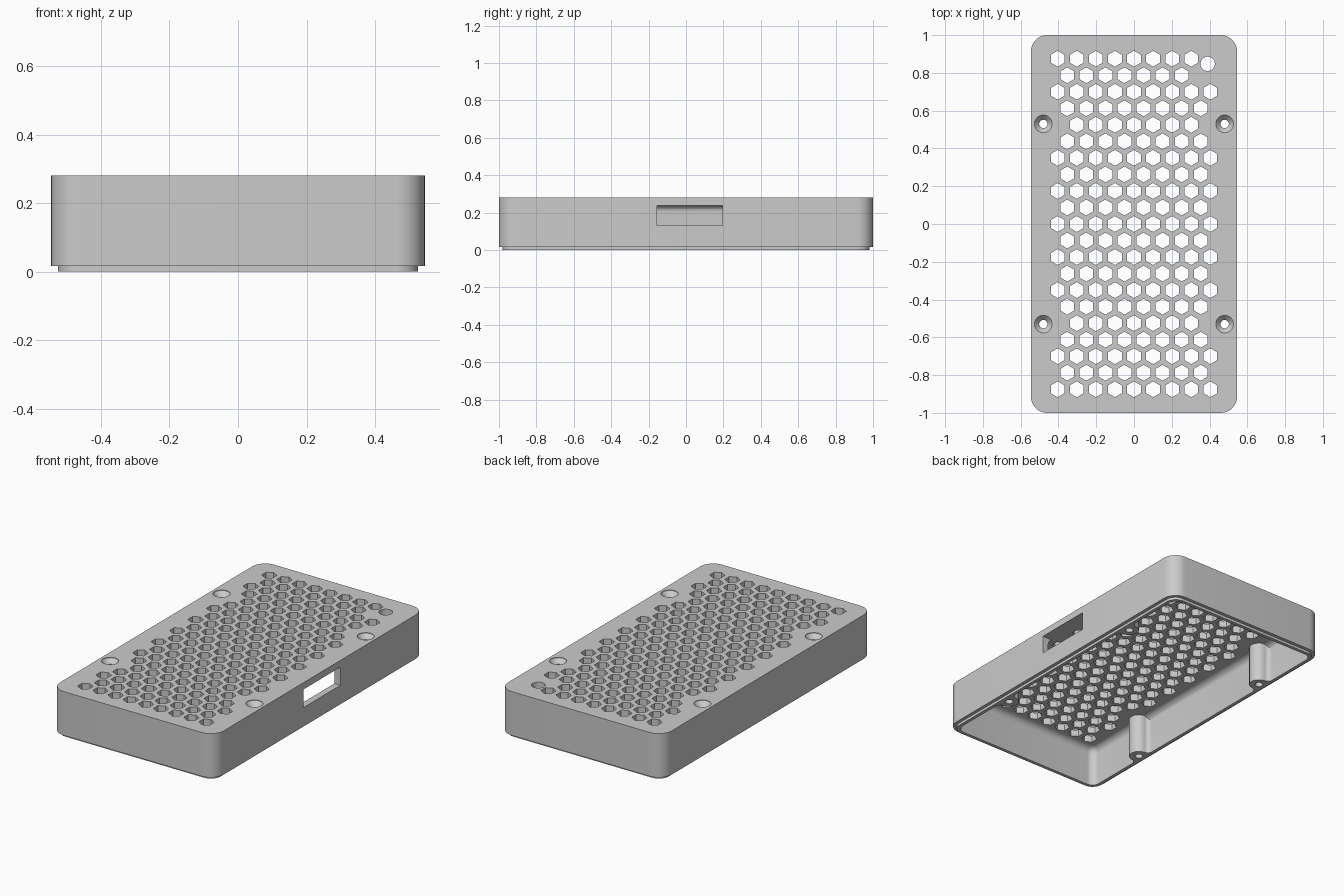
import bpy, bmesh, math
from math import pi, sin, cos, sqrt

if "Cube" in bpy.data.objects:
    bpy.data.objects.remove(bpy.data.objects["Cube"])

HX, HY, TOP, CORNER = 0.545, 1.0, 0.28, 0.085
WALL, CEIL, FILLET = 0.04, 0.24, 0.04

grey = bpy.data.materials.new("light grey plastic")
grey.diffuse_color = (0.6, 0.6, 0.6, 1)
grey.use_nodes = True
grey.node_tree.nodes["Principled BSDF"].inputs["Base Color"].default_value = grey.diffuse_color


def loft(bm, rings):
    """Skin a closed solid through rings of equal point count."""
    rows = [[bm.verts.new(p) for p in ring] for ring in rings]
    n = len(rows[0])
    for a, b in zip(rows, rows[1:]):
        for i in range(n):
            j = (i + 1) % n
            bm.faces.new((a[i], a[j], b[j], b[i]))
    bm.faces.new(rows[0][::-1])
    bm.faces.new(rows[-1])


def rounded_rect(inset, z, seg=10):
    r = max(CORNER - inset, 0.005)
    cx, cy = HX - inset - r, HY - inset - r
    pts = []
    for q, (sx, sy) in enumerate(((1, 1), (-1, 1), (-1, -1), (1, -1))):
        for k in range(seg + 1):
            a = (q + k / seg) * pi / 2
            pts.append((sx * cx + r * cos(a), sy * cy + r * sin(a), z))
    return pts


def circle(x, y, r, z, n, start=0.0):
    return [(x + r * cos(start + 2 * pi * i / n),
             y + r * sin(start + 2 * pi * i / n), z) for i in range(n)]


def finish(bm, name):
    bmesh.ops.recalc_face_normals(bm, faces=bm.faces)
    me = bpy.data.meshes.new(name)
    bm.to_mesh(me)
    bm.free()
    me.materials.append(grey)
    ob = bpy.data.objects.new(name, me)
    bpy.context.collection.objects.link(ob)
    return ob


def cut(target, cutter):
    """Subtract the cutter and remove it."""
    m = target.modifiers.new("cut", 'BOOLEAN')
    m.operation, m.solver, m.object = 'DIFFERENCE', 'EXACT', cutter
    bpy.context.view_layer.objects.active = target
    bpy.ops.object.modifier_apply(modifier=m.name)
    bpy.data.objects.remove(cutter)


# Outer shell with a stepped lip at the open bottom
bm = bmesh.new()
loft(bm, [rounded_rect(0.02, 0), rounded_rect(0.02, 0.016),
          rounded_rect(0, 0.016), rounded_rect(0, TOP)])
case = finish(bm, "enclosure_cover")

# Hollow with a filleted ceiling
bm = bmesh.new()
arc = [(i / 8) * pi / 2 for i in range(9)]
loft(bm, [rounded_rect(WALL, -0.05)] +
     [rounded_rect(WALL + FILLET * (1 - cos(a)), CEIL - FILLET + FILLET * sin(a))
      for a in arc])
hollow = finish(bm, "hollow")

# Screw posts: round bosses blended into the side walls
SX, SY, R, BLEND = 0.48, 0.53, 0.055, 0.03
depth = SX and (SX - (HX - WALL)) * -1          # post centre to inner wall
off = sqrt((R + BLEND) ** 2 - (BLEND - depth) ** 2)
touch = math.atan2(BLEND - depth, off)
half = []                                       # (y, distance from wall)
for i in range(7):
    a = -pi / 2 + (i / 6) * (-pi / 2 - touch)
    half.append((off + BLEND * cos(a), BLEND + BLEND * sin(a)))
for i in range(1, 9):
    a = touch + (i / 8) * (pi / 2 - touch)
    half.append((R * cos(a), depth + R * sin(a)))
outline = [(off, -0.03)] + half + [(-y, d) for y, d in half[-2::-1]] + [(-off, -0.03)]
bm = bmesh.new()
for sx in (1, -1):
    for sy in (1, -1):
        loft(bm, [[(sx * (HX - WALL - d), sy * SY + y, z) for y, d in outline]
                  for z in (-0.1, 0.3)])
cut(hollow, finish(bm, "posts"))
cut(case, hollow)

# Honeycomb vents, round button hole and countersunk screw holes
bm = bmesh.new()
PX, PY = 0.101, 0.0875
for k in range(-10, 11):
    odd = k % 2
    for i in range(-4, 4 if odd else 5):
        if abs(k) == 6 and abs(i) == 4:         # room for the screw posts
            continue
        if (k == 10 and i == 4) or (k == 9 and i == 3):   # room for the button
            continue
        x, y = (i + 0.5 * odd) * PX, k * PY
        loft(bm, [circle(x, y, 0.042, z, 6, pi / 6) for z in (0.19, 0.32)])
loft(bm, [circle(0.39, 0.848, 0.038, z, 32) for z in (0.19, 0.32)])
for sx in (1, -1):
    for sy in (1, -1):
        x, y = sx * SX, sy * SY
        loft(bm, [circle(x, y, r, z, 32) for r, z in
                  ((0.022, -0.05), (0.022, 0.25), (0.047, TOP - 0.003), (0.047, 0.32))])
cut(case, finish(bm, "vent_cutters"))

# Connector window in the right wall
bm = bmesh.new()
loft(bm, [[(x, y, z) for x, y in ((0.46, -0.155), (0.6, -0.155), (0.6, 0.195), (0.46, 0.195))]
          for z in (0.13, 0.239)])
cut(case, finish(bm, "window_cutter"))

# Smooth the rounded corners, keep edges crisp
bpy.ops.object.select_all(action='DESELECT')
case.select_set(True)
bpy.context.view_layer.objects.active = case
bpy.ops.object.shade_smooth_by_angle(angle=math.radians(30))
